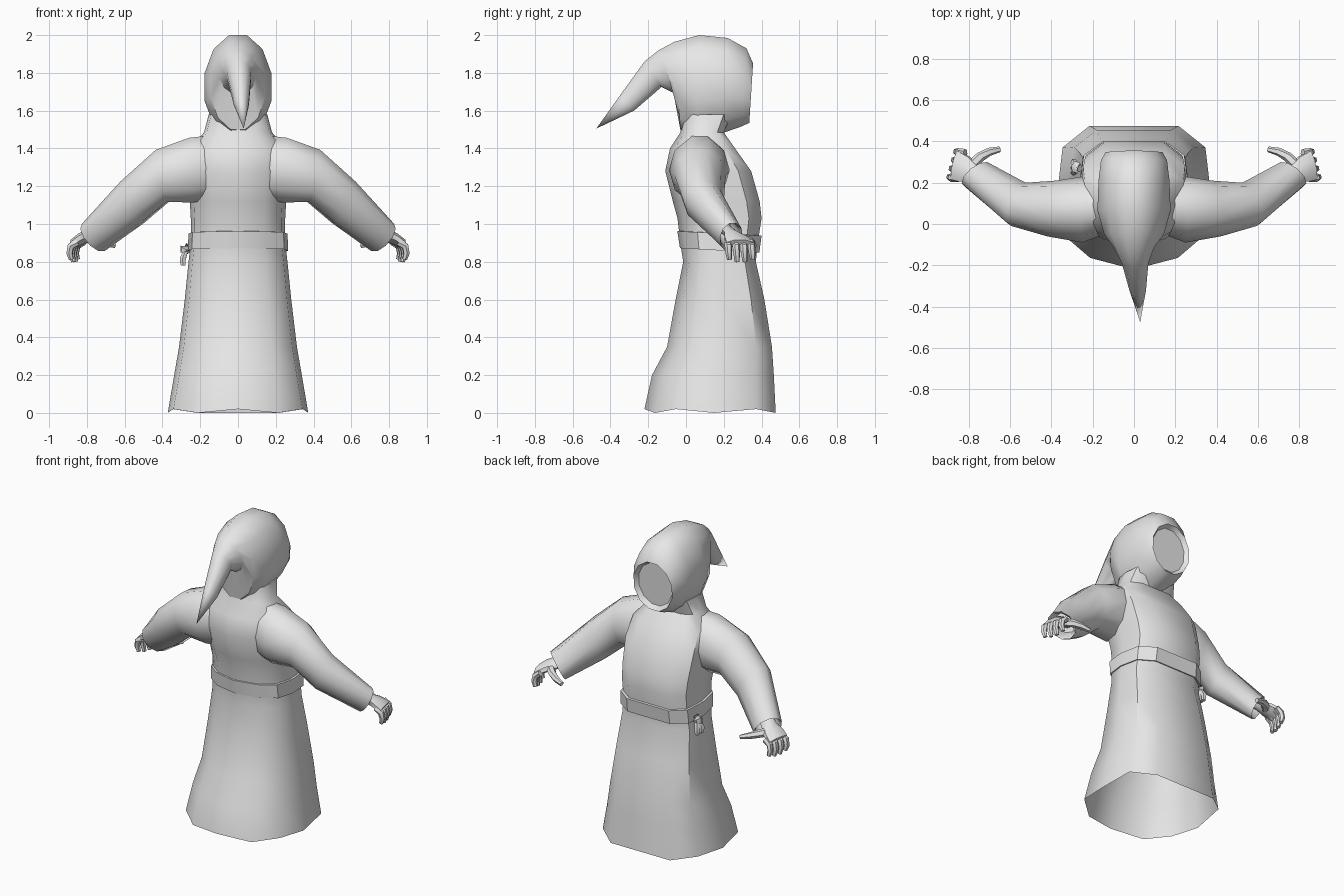
import bpy, bmesh, math
from mathutils import Vector as V

if "Cube" in bpy.data.objects:
    bpy.data.objects.remove(bpy.data.objects["Cube"])

cloth = bpy.data.materials.new("grey cloth")
cloth.diffuse_color = (0.8, 0.8, 0.8, 1)
cloth.use_nodes = True
cloth.node_tree.nodes["Principled BSDF"].inputs["Base Color"].default_value = cloth.diffuse_color


def loft(name, strips, mirror=False, angle=45):
    """Each strip is (rings, cap_start, cap_end); a ring of one point is a tip."""
    bm = bmesh.new()
    for rings, cap0, cap1 in strips:
        vr = [[bm.verts.new(p) for p in r] for r in rings]
        for a, b in zip(vr, vr[1:]):
            n = len(a)
            for i in range(n):
                j = (i + 1) % n
                if len(b) == 1:
                    bm.faces.new((a[i], a[j], b[0]))
                else:
                    bm.faces.new((a[i], a[j], b[j], b[i]))
        if cap0:
            bm.faces.new(vr[0])
        if cap1:
            bm.faces.new(vr[-1])
    bmesh.ops.recalc_face_normals(bm, faces=bm.faces)
    me = bpy.data.meshes.new(name)
    bm.to_mesh(me)
    bm.free()
    me.materials.append(cloth)
    ob = bpy.data.objects.new(name, me)
    bpy.context.collection.objects.link(ob)
    bpy.ops.object.select_all(action='DESELECT')
    ob.select_set(True)
    bpy.context.view_layer.objects.active = ob
    bpy.ops.object.shade_smooth_by_angle(angle=math.radians(angle))
    if mirror:
        ob.modifiers.new("mirror", 'MIRROR')
    return ob


def ellipse(c, u, v, n=10):
    c, u, v = V(c), V(u), V(v)
    return [c + u * math.cos(2 * math.pi * (i + .5) / n - math.pi / 2)
            + v * math.sin(2 * math.pi * (i + .5) / n - math.pi / 2) for i in range(n)]


def tube(points, radii, n=6):
    """Round tube along points, closed at both ends."""
    pts = [V(p) for p in points]
    rings = []
    for i, p in enumerate(pts):
        d = (pts[min(i + 1, len(pts) - 1)] - pts[max(i - 1, 0)]).normalized()
        u = d.cross(V((0.3, -0.2, 1)) if abs(d.z) < .8 else V((1, 0.2, 0))).normalized()
        rings.append(ellipse(p, u * radii[i], d.cross(u) * radii[i], n))
    return rings, True, True


# Eleven-sided robe cross-section
half = [(.58, 1), (.93, .70), (1, .06), (.92, -.52), (.57, -.84)]
section = half + [(0, -1)] + [(-x, y) for x, y in reversed(half)]


def robe_ring(z, hw, back, front, wave=0.0, lift=0.0):
    cy, hy = (front + back) / 2, (front - back) / 2
    return [(x * hw, cy + y * hy, z + wave * (i % 2) - lift * y)
            for i, (x, y) in enumerate(section)]


# Robe: skirt, waist, chest and neck, open at the hem
robe = [(.2, .338, -.18, .465), (.35, .312, -.10, .455), (.6, .282, -.055, .415),
        (.8, .262, -.015, .37), (.9, .25, -.03, .38), (1.03, .25, -.045, .40),
        (1.12, .255, -.07, .39), (1.28, .265, -.11, .345), (1.40, .255, -.085, .26),
        (1.485, .18, -.03, .20), (1.58, .155, -.03, .24)]
loft("robe", [([robe_ring(0, .372, -.22, .475, .02)] + [robe_ring(*r) for r in robe],
               False, True)])

# Belt band around the waist, slightly higher at the back
loft("belt", [([robe_ring(.865, .25, -.02, .375, 0, .012),
                robe_ring(.86, .266, -.032, .388, 0, .012),
                robe_ring(.95, .262, -.046, .40, 0, .012),
                robe_ring(.952, .245, -.03, .385, 0, .012)], False, False)], angle=30)

# Hood: rings from the recessed face to the drooping tail (top yz, bottom yz, half width, x)
hood = [((.325, 1.835), (.31, 1.56), .12, 0), ((.355, 1.85), (.335, 1.535), .138, 0),
        ((.32, 1.93), (.29, 1.515), .16, 0), ((.22, 1.985), (.19, 1.48), .172, 0),
        ((.07, 2.0), (.06, 1.45), .177, 0), ((-.06, 1.965), (-.03, 1.50), .145, 0),
        ((-.145, 1.92), (-.06, 1.69), .098, 0), ((-.22, 1.86), (-.13, 1.725), .065, .005),
        ((-.35, 1.68), (-.275, 1.60), .04, .018)]
rings = []
for t, b, hw, x in hood:
    t, b = V((x, *t)), V((x, *b))
    r = ellipse((t + b) / 2, (hw, 0, 0), (t - b) / 2, 12)
    k = 1 / math.cos(math.pi / 12)          # keep the stated height at the flat top
    rings.append([(t + b) / 2 + (p - (t + b) / 2) * k for p in r])
rings.append([(.03, -.475, 1.505)])
loft("hood", [(rings, True, False)])

# Sleeves: shoulder to turned-in cuff (centre, sideways vector, up vector)
sleeve = [((.13, .075, 1.30), (0, -.12, 0), (0, 0, .18)),
          ((.25, .07, 1.285), (0, -.16, 0), (.01, 0, .18)),
          ((.40, .075, 1.255), (.02, -.135, 0), (.03, 0, .145)),
          ((.56, .095, 1.115), (.035, -.105, 0), (.055, 0, .115)),
          ((.765, .24, .93), (.054, -.06, 0), (.045, .01, .077)),
          ((.755, .233, .94), (.046, -.052, 0), (.038, .008, .065)),
          ((.69, .19, 1.0), (.04, -.045, 0), (.03, .01, .055))]
loft("sleeve", [([ellipse(*r) for r in sleeve], False, True)], mirror=True)

# Hands: palm, four curled fingers, thumb
palm = [ellipse((.70, .195, .99), (.02, -.03, 0), (.02, 0, .027), 8),
        ellipse((.775, .24, .945), (.025, -.038, 0), (.018, 0, .028), 8),
        ellipse((.82, .265, .925), (.022, -.065, 0), (.016, 0, .028), 8),
        ellipse((.868, .285, .895), (.016, -.075, 0), (.014, 0, .022), 8)]
strips = [(palm, True, True)]
for t in range(4):
    y, o = .222 + .041 * t, .011 * t
    tip = .80 + (.012 if t in (0, 3) else 0)
    strips.append(tube([(.85 - o, y, .905), (.885 - o, y + .002, .882),
                        (.892 - o, y + .005, .845), (.882 - o, y + .008, tip)],
                       [.019, .020, .018, .013]))
strips.append(tube([(.80, .27, .925), (.745, .325, .915), (.70, .35, .90), (.65, .362, .885)],
                   [.028, .024, .02, .014]))
loft("hand", strips, mirror=True)

# Knot with hanging cord ends at the side of the belt
knot = [tube([(-.262, .27, .885), (-.28, .275, .87), (-.285, .275, .845)], [.02, .03, .022], 6)]
for k in range(3):
    y = .25 + .025 * k
    knot.append(tube([(-.275, .265 + .008 * k, .86), (-.292, y, .815), (-.29, y, .78)],
                     [.012, .017, .013], 5))
loft("belt_knot", knot)
